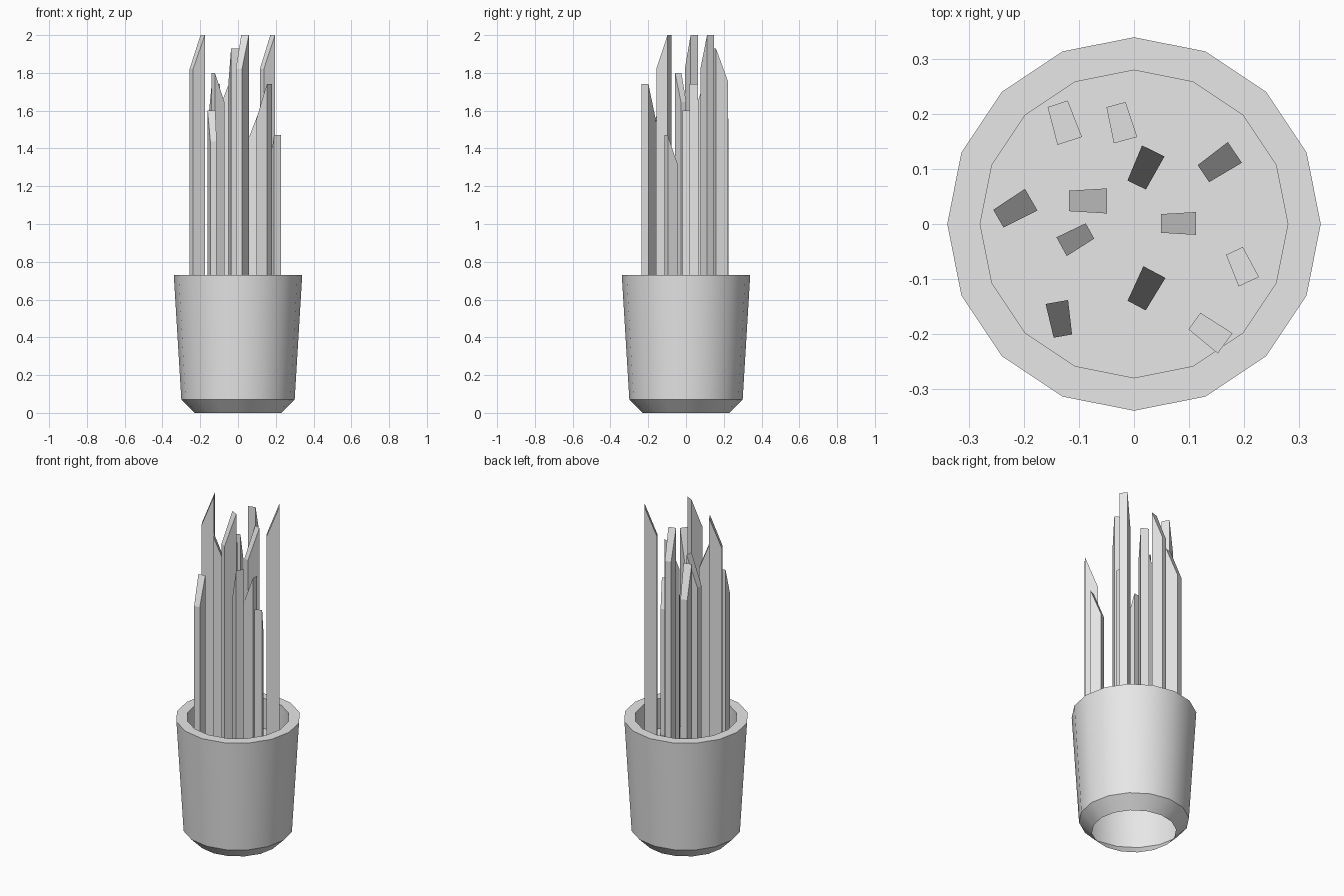
import bpy
import bmesh
from math import cos, sin, tau, radians

cube = bpy.data.objects.get("Cube")
if cube:
    bpy.data.objects.remove(cube, do_unlink=True)

grey = bpy.data.materials.new("plain grey")
grey.use_nodes = True
colour = (0.8, 0.8, 0.8, 1)
grey.diffuse_color = colour
grey.node_tree.nodes["Principled BSDF"].inputs["Base Color"].default_value = colour


def add_object(name, bm):
    mesh = bpy.data.meshes.new(name)
    bm.to_mesh(mesh)
    bm.free()
    mesh.materials.append(grey)
    obj = bpy.data.objects.new(name, mesh)
    bpy.context.collection.objects.link(obj)
    return obj


def bridge(bm, lower, upper):
    """Join two matching loops with quads."""
    count = len(lower)
    for i in range(count):
        j = (i + 1) % count
        bm.faces.new((lower[i], lower[j], upper[j], upper[i]))


# Tapered pot: open chamfered foot, thick rim, straight inner wall, raised floor
SIDES = 16
profile = [(0.23, 0), (0.30, 0.07), (0.34, 0.73), (0.28, 0.73), (0.28, 0.55)]
bm = bmesh.new()
rings = [[bm.verts.new((r * cos(tau * i / SIDES), r * sin(tau * i / SIDES), z))
          for i in range(SIDES)] for r, z in profile]
for lower, upper in zip(rings, rings[1:]):
    bridge(bm, lower, upper)
bm.faces.new(rings[-1])
pot = add_object("pot", bm)

bpy.ops.object.select_all(action='DESELECT')
pot.select_set(True)
bpy.context.view_layer.objects.active = pot
bpy.ops.object.shade_smooth_by_angle(angle=radians(30))


def add_stick(name, x, y, heading, length, top, base=0.4):
    """Wedge-shaped stick; the slanted top rises along the heading."""
    a = radians(heading)
    low, high, half = 0.27 * length, 0.33 * length, 0.5 * length
    outline = [(-half, -low), (half, -high), (half, high), (-half, low)]
    bm = bmesh.new()
    bottom, cap = [], []
    for u, v in outline:
        px = x + u * cos(a) - v * sin(a)
        py = y + u * sin(a) + v * cos(a)
        bottom.append(bm.verts.new((px, py, base)))
        cap.append(bm.verts.new((px, py, top - 2.6 * (half - u))))
    bridge(bm, bottom, cap)
    bm.faces.new(cap)
    bm.faces.new(bottom[::-1])
    add_object(name, bm)


# Sticks: x, y, uphill heading, length, top height
sticks = [
    (-.217, .027, 30, .069, 2),
    (-.128, .185, -72, .071, 1.74),
    (.02, .102, 64, .069, 1.83),
    (.021, -.118, 62, .069, 2),
    (.155, .111, 34, .069, 2),
    (-.024, .185, -75, .067, 1.93),
    (-.084, .042, 0, .069, 1.74),
    (-.106, -.027, 209, .059, 1.8),
    (.081, .001, 0, .063, 1.6),
    (.196, -.077, -65, .062, 1.47),
    (-.135, -.173, 100, .063, 1.6),
]
for number, values in enumerate(sticks, 1):
    add_stick(f"stick_{number}", *values)
# One stick reaches deeper into the pot
add_stick("deep_stick", .138, -.197, -36, .069, 1.74, base=0.17)
